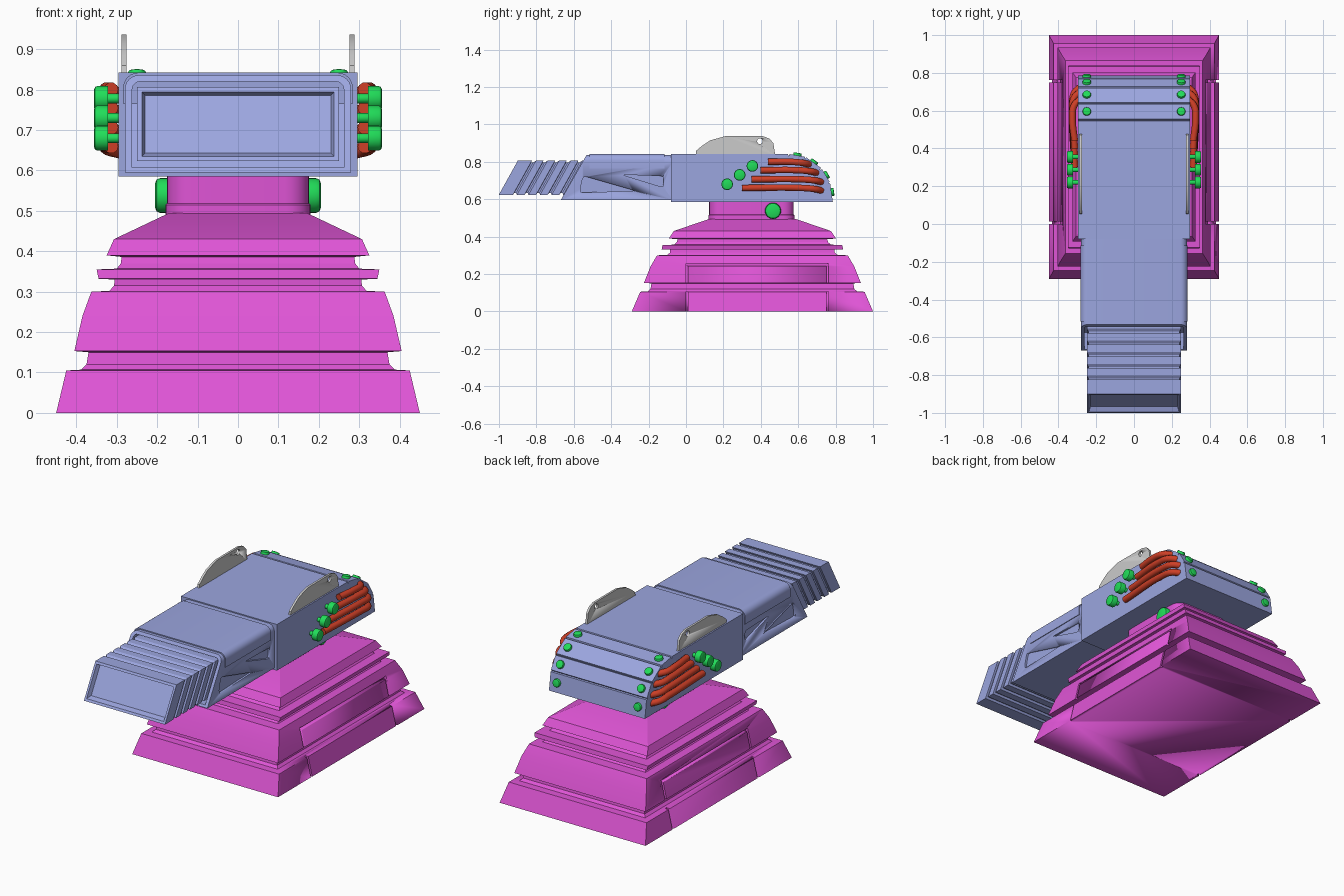
import bpy, bmesh, math
from mathutils import Vector

if "Cube" in bpy.data.objects:
    bpy.data.objects.remove(bpy.data.objects["Cube"], do_unlink=True)


def material(name, rgb):
    m = bpy.data.materials.new(name)
    m.use_nodes = True
    m.diffuse_color = (*rgb, 1)
    m.node_tree.nodes["Principled BSDF"].inputs["Base Color"].default_value = (*rgb, 1)
    return m


BLUE = material("periwinkle", (0.33, 0.38, 0.74))
MAGENTA = material("magenta", (0.74, 0.09, 0.67))
GREEN = material("green", (0.015, 0.72, 0.1))
RED = material("red", (0.62, 0.05, 0.02))
GREY = material("light_grey", (0.6, 0.6, 0.6))


def select(ob):
    bpy.ops.object.select_all(action='DESELECT')
    ob.select_set(True)
    bpy.context.view_layer.objects.active = ob


def loft(name, rings, mat):
    """Skin closed rings of equal length and cap both ends."""
    bm = bmesh.new()
    rows = [[bm.verts.new(p) for p in r] for r in rings]
    n = len(rows[0])
    for a, b in zip(rows, rows[1:]):
        for i in range(n):
            j = (i + 1) % n
            bm.faces.new((a[i], a[j], b[j], b[i]))
    bm.faces.new(rows[0])
    bm.faces.new(rows[-1])
    bmesh.ops.recalc_face_normals(bm, faces=bm.faces)
    me = bpy.data.meshes.new(name)
    bm.to_mesh(me)
    bm.free()
    ob = bpy.data.objects.new(name, me)
    bpy.context.collection.objects.link(ob)
    me.materials.append(mat)
    select(ob)
    bpy.ops.object.shade_smooth_by_angle(angle=math.radians(25))
    return ob


def prism_x(name, yz, x0, x1, mat):
    return loft(name, [[(x, y, z) for y, z in yz] for x in (x0, x1)], mat)


def prism_y(name, xz, y0, y1, mat):
    return loft(name, [[(x, y, z) for x, z in xz] for y in (y0, y1)], mat)


def disc(name, pos, direction, r, depth, mat, bevel=0.006):
    """Bevelled cylinder starting at pos and running along direction."""
    d = Vector(direction).normalized()
    q = d.to_track_quat('Z', 'Y')
    steps = [(r, 0), (r, depth - bevel), (r - bevel * 0.3, depth - bevel * 0.3), (r - bevel, depth)]
    rings = []
    for rad, h in steps:
        rings.append([Vector(pos) + q @ Vector((rad * math.cos(t), rad * math.sin(t), h))
                      for t in (math.tau * i / 24 for i in range(24))])
    return loft(name, rings, mat)


def cut(ob, cutter):
    mod = ob.modifiers.new("cut", 'BOOLEAN')
    mod.object = cutter
    mod.solver = 'EXACT'
    select(ob)
    bpy.ops.object.modifier_apply(modifier=mod.name)
    bpy.data.objects.remove(cutter, do_unlink=True)


def rounded(x0, x1, y0, y1, low, high, n=6):
    """Rectangle outline with separate corner radii on its low and high side."""
    pts = []
    for sx, sy, a in ((1, 1, 0), (0, 1, 90), (0, 0, 180), (1, 0, 270)):
        r = high if sy else low
        cx = x1 - r if sx else x0 + r
        cy = y1 - r if sy else y0 + r
        if r == 0:
            pts.append((cx, cy))
            continue
        for i in range(n + 1):
            t = math.radians(a + 90 * i / n)
            pts.append((cx + r * math.cos(t), cy + r * math.sin(t)))
    return pts


def soften(pts, r):
    """Round the corners of a small outline."""
    out = []
    for i, p in enumerate(pts):
        p = Vector(p)
        a = (Vector(pts[i - 1]) - p).normalized() * r + p
        b = (Vector(pts[(i + 1) % len(pts)]) - p).normalized() * r + p
        out += [a.lerp(p, 0), (a + b) * 0.2 + p * 0.6, b]
    return [tuple(v) for v in out]


# Stepped base: half width, half depth, height
CY = 0.355
tiers = [(.45, .645, 0), (.425, .6, .105), (.388, .56, .107), (.375, .545, .12), (.37, .54, .15),
         (.405, .58, .153), (.385, .545, .24), (.363, .51, .3), (.318, .455, .302), (.307, .44, .315),
         (.305, .44, .33), (.345, .485, .332), (.35, .48, .355), (.3, .42, .357), (.29, .405, .37),
         (.288, .4, .386), (.325, .447, .39), (.307, .42, .43), (.17, .23, .495)]
base = loft("stepped_base", [[(x, CY + y, z) for x, y in rounded(-hx, hx, -hy, hy, 0, 0)]
                             for hx, hy, z in tiers], MAGENTA)

# Panel grooves on both sides of the base
for s in (-1, 1):
    strip = [(s * x, z) for x, z in ((.437, -.01), (.7, -.01), (.7, .257), (.363, .257))]
    bar = [(s * x, z) for x, z in ((.362, .243), (.5, .243), (.5, .255), (.362, .255))]
    for y in (0, .75):
        cut(base, prism_y("groove", strip, y, y + .012, MAGENTA))
    cut(base, prism_y("groove", bar, .006, .756, MAGENTA))

# Swivel neck with pivot knobs
loft("neck", [[(x, CY - .005 + y, z) for x, y in rounded(-hx, hx, -hx - .05, hx + .05, .06, .06)]
              for hx, z in ((.18, .485), (.18, .515), (.176, .518), (.176, .595))], MAGENTA)
for s, side in ((1, "left"), (-1, "right")):
    disc(side + "_pivot_knob", (s * .165, .465, .538), (s, 0, 0), .043, .04, GREEN, .012)

# Main housing with grooved, faceted back
facets = [(.55, .842), (.64, .826), (.725, .765), (.77, .69), (.785, .585)]
profile = [(-.08, .585), (-.08, .842)]
for i, p in enumerate(facets[:-1]):
    p, nxt = Vector(p), Vector(facets[i + 1])
    prev = Vector(facets[i - 1]) if i else Vector((0, .842))
    d0, d1 = (p - prev).normalized(), (nxt - p).normalized()
    inward = Vector(((d0 + d1).y, -(d0 + d1).x)).normalized()
    profile += [tuple(p - d0 * .005), tuple(p + inward * .012), tuple(p + d1 * .005)]
profile.append(facets[-1])
prism_x("housing", profile, -.296, .296, BLUE)

# Bolts in the middle of every back facet
for i, (a, b) in enumerate(zip(facets, facets[1:])):
    a, b = Vector(a), Vector(b)
    m, d = (a + b) / 2, b - a
    n = Vector((0, -d.y, d.x)).normalized()
    for s, side in ((1, "left"), (-1, "right")):
        disc(f"{side}_bolt_{i + 1}", Vector((s * .25, m.x, m.y)) - n * .01, n, .022, .024, GREEN, .005)


# Sleeve with slanted hollow mouth
def sleeve_ring(hx, z0, z1, r, y, slant):
    return [(x, y + slant * (z - .595) / .245, z) for x, z in rounded(-hx, hx, z0, z1, 0, r)]


sleeve = loft("barrel_sleeve", [sleeve_ring(.28, .595, .836, .035, -.07, 0),
                                sleeve_ring(.28, .595, .836, .035, -.67, .14),
                                sleeve_ring(.262, .607, .82, .02, -.67, .14),
                                sleeve_ring(.262, .607, .82, .02, -.58, .1)], BLUE)
loft("sleeve_cap", [sleeve_ring(.284, .765, .842, .037, y, 0) for y in (-.515, -.115)], BLUE)
for tri in ([(-.57, .635), (-.55, .725), (-.27, .645)], [(-.34, .73), (-.12, .725), (-.12, .663)]):
    for s in (-1, 1):
        cut(sleeve, prism_x("recess", soften(tri, .022), s * .269, s * .33, BLUE))


# Ribbed barrel, raked so the lower lip leads
def barrel_ring(inset, y):
    return [(x, y + .1 * (z - .625) / .18, z)
            for x, z in rounded(-.25 + inset, .25 - inset, .623 + inset, .806 - inset, 0, 0)]


rings = [barrel_ring(.02, -.975), barrel_ring(.012, -1), barrel_ring(0, -1)]
for i in range(6):
    y = -.925 + i * .062
    rings += [barrel_ring(0, y), barrel_ring(.01, y + .002),
              barrel_ring(.01, y + .012), barrel_ring(0, y + .022)]
rings.append(barrel_ring(0, -.5))
loft("ribbed_barrel", rings, BLUE)

# Side fins with a small eyelet
fin = [(.05, .83), (.055, .86), (.085, .885), (.13, .915), (.21, .937), (.41, .937),
       (.445, .925), (.467, .9), (.478, .83)]
eyelet = [(.395 + .015 * math.cos(i * math.pi / 8), .91 + .015 * math.sin(i * math.pi / 8)) for i in range(16)]
for s, side in ((1, "left"), (-1, "right")):
    ob = prism_x(side + "_fin", fin, s * .276, s * .288, GREY)
    cut(ob, prism_x("eyelet", eyelet, s * .26, s * .3, GREY))

# Cables and side knobs
for s, side in ((1, "left"), (-1, "right")):
    for i, (y0, y1, z) in enumerate([(.44, .66, .8), (.4, .7, .755), (.35, .725, .706), (.3, .725, .66)]):
        cu = bpy.data.curves.new(f"{side}_cable_{i + 1}", 'CURVE')
        cu.dimensions = '3D'
        cu.bevel_depth = .018
        cu.bevel_resolution = 3
        cu.use_fill_caps = True
        sp = cu.splines.new('BEZIER')
        path = [(.314, y0, z), (.326, y1 - .1, z), (.318, y1 - .035, z - .006), (.285, y1, z - .014)]
        sp.bezier_points.add(len(path) - 1)
        for bp, (x, y, h) in zip(sp.bezier_points, path):
            bp.co = (s * x, y, h)
            bp.handle_left_type = bp.handle_right_type = 'AUTO'
        sp.resolution_u = 6
        cu.materials.append(RED)
        ob = bpy.data.objects.new(cu.name, cu)
        bpy.context.collection.objects.link(ob)
        select(ob)
        bpy.ops.object.convert(target='MESH')
        bpy.ops.object.shade_smooth_by_angle(angle=math.radians(40))
    for i, (y, z) in enumerate([(.22, .68), (.287, .73), (.355, .778)]):
        disc(f"{side}_knob_stem_{i + 1}", (s * .29, y, z), (s, 0, 0), .012, .04, GREEN)
        disc(f"{side}_knob_{i + 1}", (s * .322, y, z), (s, 0, 0), .031, .034, GREEN, .008)
